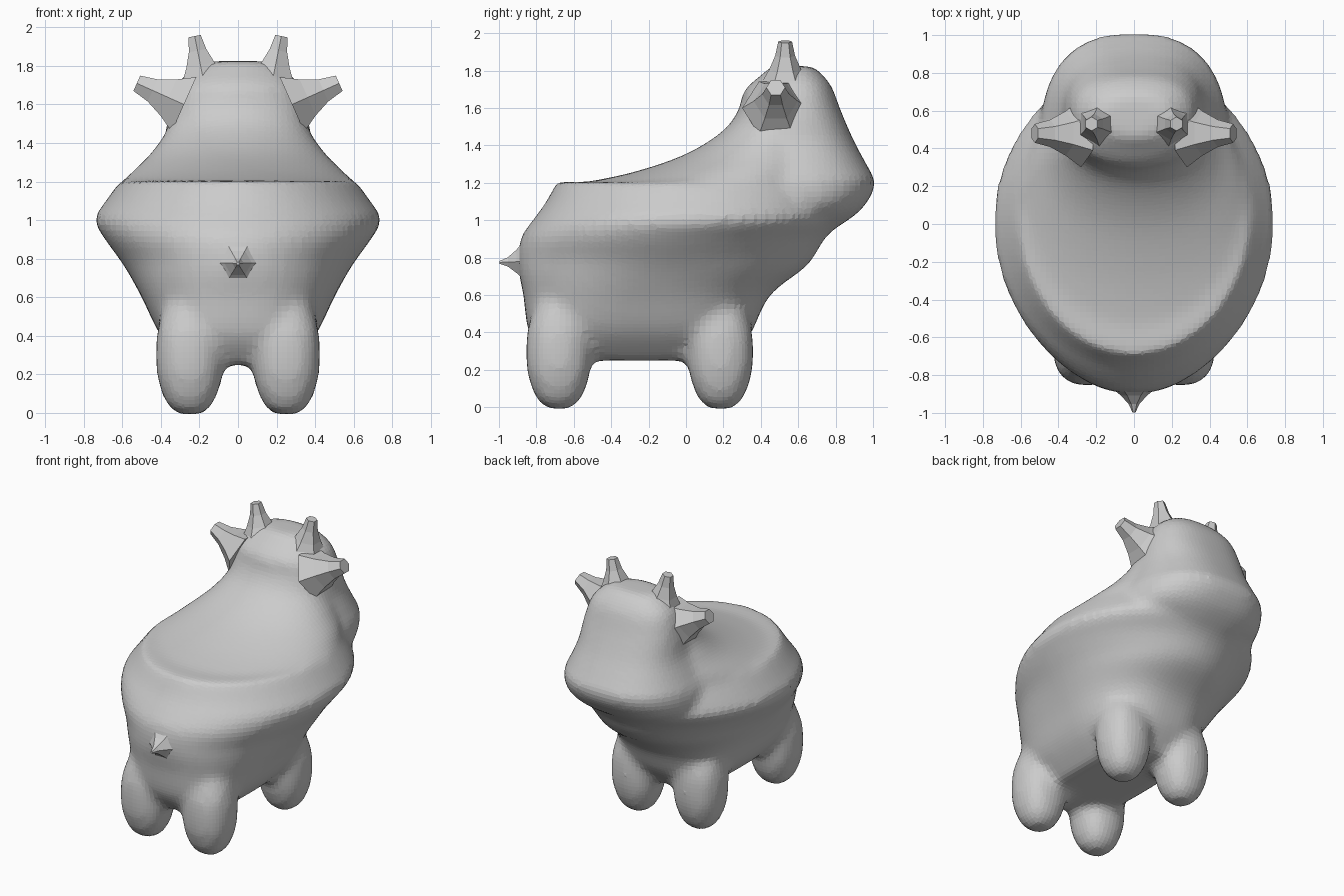
import bpy, bmesh, math
from mathutils import Vector

if "Cube" in bpy.data.objects:
    bpy.data.objects.remove(bpy.data.objects["Cube"])


def spow(v, e):
    return math.copysign(abs(v) ** e, v)


def bridge(bm, rings):
    n = len(rings[0])
    for a, b in zip(rings, rings[1:]):
        for i in range(n):
            j = (i + 1) % n
            bm.faces.new((a[i], a[j], b[j], b[i]))
    bm.faces.new(rings[0][::-1])
    bm.faces.new(rings[-1])


def smooth_rows(rows, n=5):
    """Catmull-Rom interpolation between slice rows."""
    out = []
    for k in range(len(rows) - 1):
        p, a, b, q = (rows[max(k - 1, 0)], rows[k], rows[k + 1], rows[min(k + 2, len(rows) - 1)])
        for i in range(n):
            t = i / n
            out.append([0.5 * (2 * v + (w - u) * t + (2 * u - 5 * v + 4 * w - x) * t * t
                               + (3 * v - u - 3 * w + x) * t ** 3)
                        for u, v, w, x in zip(p, a, b, q)])
    return out + [list(rows[-1])]


def loft(bm, rows, power, steps=48):
    """Stack rounded slices: height, half width, back y, front y, optional centre x."""
    rings = []
    for z, hw, yb, yf, *cx in smooth_rows(rows):
        ring = []
        for i in range(steps):
            a = 2 * math.pi * i / steps
            e = 2 / power(z, math.sin(a) > 0)
            ring.append(bm.verts.new((sum(cx) + hw * spow(math.cos(a), e),
                                      (yb + yf) / 2 + (yf - yb) / 2 * spow(math.sin(a), e), z)))
        rings.append(ring)
    bridge(bm, rings)


def finish(bm, name):
    bmesh.ops.recalc_face_normals(bm, faces=bm.faces[:])
    me = bpy.data.meshes.new(name)
    bm.to_mesh(me)
    bm.free()
    ob = bpy.data.objects.new(name, me)
    bpy.context.collection.objects.link(ob)
    return ob


def spike(name, base, tip, r0, r1, sides=6):
    """Faceted spike with a concave flare at its root."""
    bm = bmesh.new()
    base, tip = Vector(base), Vector(tip)
    q = (tip - base).to_track_quat('Z', 'Y')
    rings = []
    for k in range(4):
        t = k / 3
        r = r1 + (r0 - r1) * (1 - t) ** 1.6
        rings.append([bm.verts.new(base.lerp(tip, t) + q @ Vector((
            r * math.cos(math.tau * i / sides),
            r * math.sin(math.tau * i / sides), 0))) for i in range(sides)])
    bridge(bm, rings)
    return finish(bm, name)


bm = bmesh.new()
# torso: boxy belly, round flanks, level rump rim
loft(bm, [
    (0.25, 0.26, -0.74, 0.24),
    (0.40, 0.40, -0.84, 0.35),
    (0.60, 0.50, -0.87, 0.45),
    (0.76, 0.59, -0.90, 0.65),
    (0.90, 0.69, -0.885, 0.74),
    (1.00, 0.745, -0.82, 0.83),
    (1.08, 0.70, -0.76, 0.83),
    (1.205, 0.61, -0.69, 0.80)],
    lambda z, front: 2 + min(1, max(0, 2.2 * (0.8 - z))))
# back sweeping up from the rim to the crown
loft(bm, [
    (1.19, 0.61, -0.62, 0.79),
    (1.25, 0.55, -0.31, 0.78),
    (1.35, 0.45, -0.01, 0.76),
    (1.48, 0.365, 0.20, 0.72),
    (1.60, 0.35, 0.285, 0.70),
    (1.70, 0.31, 0.315, 0.68),
    (1.82, 0.19, 0.46, 0.62)],
    lambda z, front: 2)
# face widening into the shoulders and sloping out to the muzzle
loft(bm, [
    (0.92, 0.30, -0.1, 0.74),
    (1.05, 0.48, -0.1, 0.93),
    (1.19, 0.49, -0.1, 1.012),
    (1.28, 0.45, 0.0, 0.975),
    (1.42, 0.385, 0.2, 0.90),
    (1.58, 0.355, 0.31, 0.83),
    (1.73, 0.30, 0.38, 0.77),
    (1.825, 0.18, 0.45, 0.68)],
    lambda z, front: 2.5 if front else 2)
# four stubby legs with rounded feet, tapering up into the torso
for sx in (-1, 1):
    for y in (-0.68, 0.185):
        lean = math.copysign(0.08, -y - 0.2)
        rows = [(z, r, y + d * lean - r, y + d * lean + r, sx * (0.25 - 0.05 * d)) for z, r, d in (
            (-0.008, 0.06, 0), (0.04, 0.115, 0), (0.13, 0.155, 0), (0.24, 0.175, 0),
            (0.42, 0.175, 0.1), (0.60, 0.15, 0.6), (0.80, 0.10, 1.2))]
        loft(bm, rows, lambda z, front: 2.3, 20)
body = finish(bm, "body")
fuse = body.modifiers.new("Fuse", 'REMESH')
fuse.mode = 'VOXEL'
fuse.voxel_size = 0.03
soften = body.modifiers.new("Soften", 'SMOOTH')
soften.factor = 0.5
soften.iterations = 8

# ears and horns, one of each per side
for sx, side in ((-1, "left"), (1, "right")):
    spike("ear_" + side, (sx * 0.28, 0.48, 1.60), (sx * 0.525, 0.48, 1.71), 0.18, 0.05)
    spike("horn_" + side, (sx * 0.18, 0.53, 1.73), (sx * 0.225, 0.53, 1.955), 0.13, 0.037)
# tail nub
spike("tail", (0, -0.86, 0.78), (0, -0.998, 0.775), 0.13, 0.008)
